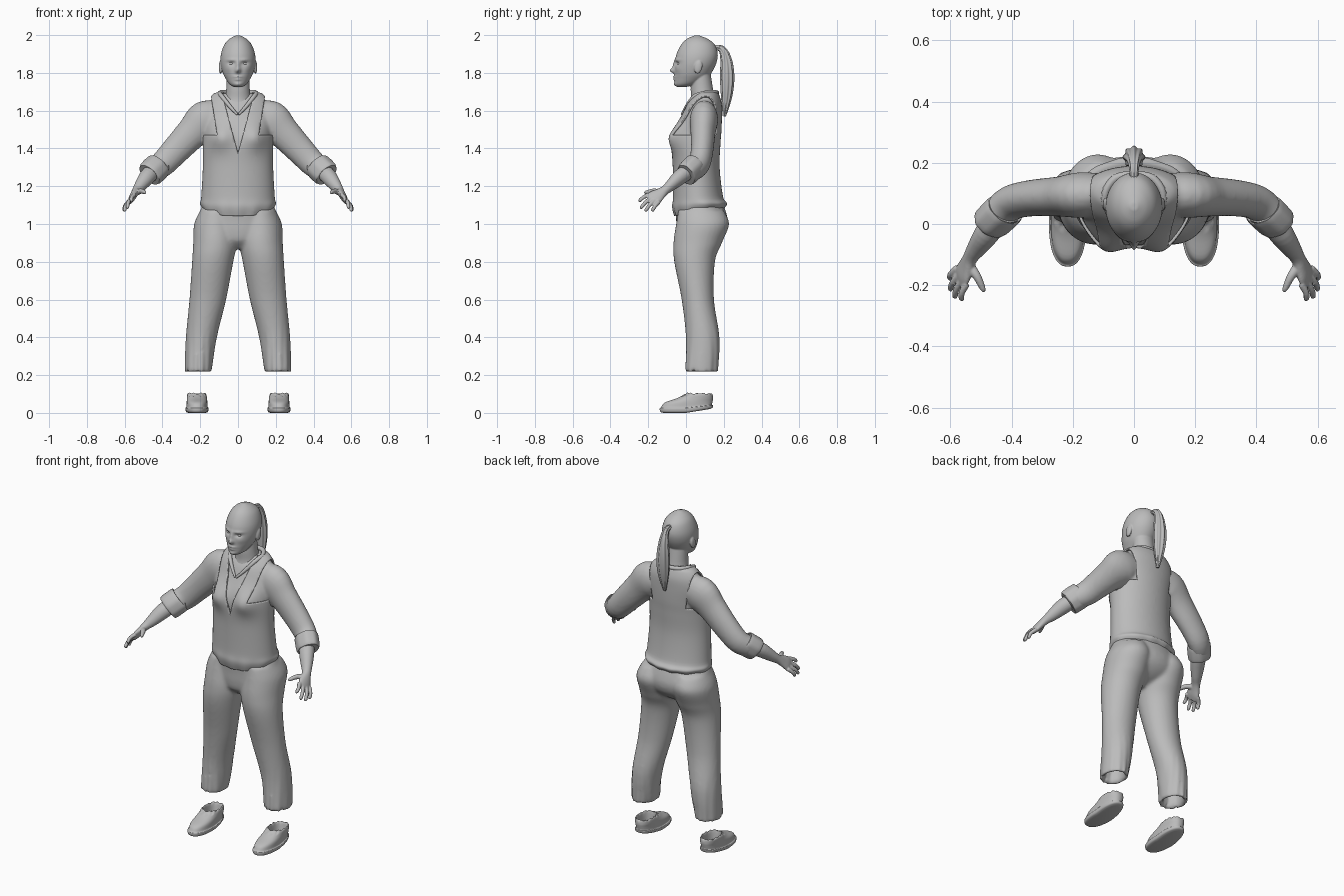
import bpy, bmesh, math
from mathutils import Vector, Matrix

cube = bpy.data.objects.get("Cube")
if cube:
    bpy.data.objects.remove(cube)

grey = bpy.data.materials.new("plain_grey")
grey.use_nodes = True
grey.diffuse_color = (0.5, 0.5, 0.5, 1)
grey.node_tree.nodes["Principled BSDF"].inputs["Base Color"].default_value = (0.5, 0.5, 0.5, 1)


def spline(rows, n):
    """Catmull-Rom interpolation of every component of the rows."""
    out = []
    for i in range(len(rows) - 1):
        quad = [rows[max(i - 1, 0)], rows[i], rows[i + 1], rows[min(i + 2, len(rows) - 1)]]
        for k in range(n):
            t = k / n
            out.append([b + 0.5 * t * (c - a + t * (2*a - 5*b + 4*c - d + t * (3*(b - c) + d - a)))
                        for a, b, c, d in zip(*quad)])
    return out + [list(rows[-1])]


def skin(bm, rings, caps=True):
    loops = [[bm.verts.new(p) for p in ring] for ring in rings]
    for a, b in zip(loops, loops[1:]):
        for i in range(len(a)):
            j = (i + 1) % len(a)
            bm.faces.new((a[i], a[j], b[j], b[i]))
    if caps:
        bm.faces.new(loops[0])
        bm.faces.new(loops[-1])


def loft(bm, rows, n=5, segs=48, s=1, power=1.0, shape=None, caps=True):
    """Stack of level sections: z, centre x, half width, front y, back y."""
    rings = []
    for z, cx, rx, yf, yb in spline(rows, n):
        ring = []
        for i in range(segs):
            a = math.tau * i / segs
            c, d = [math.copysign(abs(v) ** power, v) for v in (math.cos(a), math.sin(a))]
            p = Vector((s * cx + rx * c, (yf + yb) / 2 + (yb - yf) / 2 * d, z))
            ring.append(shape(p) if shape else p)
        rings.append(ring)
    skin(bm, rings, caps)


def tube(bm, rows, n=4, segs=24, s=1, ripple=0.0):
    """Oval tube along a path: x, y, z, two radii."""
    rows = spline(rows, n)
    pts = [Vector(r[:3]) for r in rows]
    rings = []
    for i, r in enumerate(rows):
        t = (pts[min(i + 1, len(pts) - 1)] - pts[max(i - 1, 0)]).normalized()
        side = t.cross(Vector((0, 1, 0))).normalized()
        up = side.cross(t)
        ring = []
        for k in range(segs):
            a = math.tau * k / segs
            w = 1 + ripple * math.cos(8 * a)
            p = pts[i] + side * r[3] * w * math.cos(a) + up * r[4] * w * math.sin(a)
            ring.append((p.x * s, p.y, p.z))
        rings.append(ring)
    skin(bm, rings)


def ball(bm, co, size, tilt=0.0):
    m = Matrix.Translation(co) @ Matrix.Rotation(tilt, 4, 'X') @ Matrix.Diagonal((*size, 1))
    bmesh.ops.create_uvsphere(bm, u_segments=20, v_segments=12, radius=1, matrix=m)


def finish(name, bm, voxel=0, smooth=0, shell=0):
    bmesh.ops.recalc_face_normals(bm, faces=bm.faces)
    for f in bm.faces:
        f.smooth = True
    me = bpy.data.meshes.new(name)
    bm.to_mesh(me)
    bm.free()
    me.materials.append(grey)
    me.set_sharp_from_angle(angle=math.radians(45))
    ob = bpy.data.objects.new(name, me)
    bpy.context.collection.objects.link(ob)
    if voxel:
        m = ob.modifiers.new("Blend", 'REMESH')
        m.mode, m.voxel_size, m.use_smooth_shade = 'VOXEL', voxel, True
    if smooth:
        m = ob.modifiers.new("Soften", 'SMOOTH')
        m.iterations = smooth
    if shell:
        m = ob.modifiers.new("Cloth", 'SOLIDIFY')
        m.thickness, m.offset = shell, -1


def bump(p, x, z, sx, sz):
    return math.exp(-((p.x - x) / sx) ** 2 - ((p.z - z) / sz) ** 2)


# Head, with face features pushed out of the front, plus neck and ears
FACE = [(0, 1.812, .013, .013, .024), (0, 1.84, .011, .026, .012), (.036, 1.869, .026, .008, .006),
        (.034, 1.85, .017, .009, -.011), (0, 1.779, .022, .006, .009), (0, 1.765, .018, .006, .008),
        (0, 1.738, .022, .012, .007), (.05, 1.82, .02, .018, .004)]


def face(p):
    if p.y < .03:
        for x, z, sx, sz, amount in FACE:
            for q in {x, -x}:
                p.y -= amount * bump(p, q, z, sx, sz)
    return p


bm = bmesh.new()
loft(bm, [(1.725, 0, .02, -.045, 0), (1.74, 0, .045, -.058, .06), (1.77, 0, .066, -.06, .11),
          (1.80, 0, .08, -.06, .135), (1.85, 0, .092, -.058, .16), (1.90, 0, .09, -.05, .168),
          (1.95, 0, .072, -.025, .152), (1.98, 0, .045, .005, .115), (1.998, 0, .012, .045, .07)],
     n=10, segs=96, shape=face)
loft(bm, [(1.5, 0, .09, 0, .15), (1.6, 0, .085, .01, .15), (1.66, 0, .07, .025, .152),
          (1.72, 0, .062, .025, .142), (1.8, 0, .06, .03, .13)])
for s in (1, -1):
    ball(bm, (s * .092, .065, 1.83), (.01, .021, .035), -.2)
finish("head", bm, .004, 2)

bm = bmesh.new()
for s in (1, -1):
    ball(bm, (s * .034, -.033, 1.849), (.014, .012, .01))
finish("eyes", bm)

# Ponytail
bm = bmesh.new()
tube(bm, [(0, .15, 1.935, .012, .012), (0, .19, 1.925, .016, .018), (0, .212, 1.87, .024, .028),
          (0, .218, 1.78, .034, .035), (0, .215, 1.68, .03, .028), (0, .203, 1.57, .008, .008)],
     n=6, segs=64, ripple=.09)
finish("ponytail", bm)

# Torso profile shared by shirt and vest
TORSO = [(1.04, 0, .185, -.06, .2), (1.09, 0, .2, -.072, .218), (1.15, 0, .194, -.068, .195),
         (1.3, 0, .186, -.07, .178), (1.42, 0, .186, -.075, .182), (1.5, 0, .186, -.06, .188),
         (1.58, 0, .188, -.025, .19), (1.64, 0, .17, .002, .188), (1.685, 0, .135, .035, .175),
         (1.7, 0, .1, .05, .165)]


def body(p):
    # Bust in front, wavy folds at the hem
    if p.y < .05:
        p.y -= .035 * (bump(p, .095, 1.46, .06, .065) + bump(p, -.095, 1.46, .06, .065))
    if p.z < 1.13:
        k = (1.13 - p.z) / .09
        w = 1 + .02 * k * math.sin(11 * math.atan2(p.y - .07, p.x))
        p.x *= w
        p.y = .07 + (p.y - .07) * w
        p.z += .04 * k * max(0, min(1, (p.y + .07) / .15))
    return p


# Shirt: torso blended with both sleeves
bm = bmesh.new()
loft(bm, [(z - .008, cx, rx - .011, yf + .011, yb - .011) for z, cx, rx, yf, yb in TORSO[2:]], shape=body)
for s in (1, -1):
    tube(bm, [(.1, .1, 1.56, .08, .065), (.17, .095, 1.55, .105, .075), (.24, .09, 1.485, .087, .066),
              (.33, .085, 1.39, .076, .06), (.4, .07, 1.317, .069, .057), (.45, .03, 1.283, .062, .054)], s=s)
finish("shirt", bm, .01, 5)

# Vest: shell with a V neck and armholes cut out
bm = bmesh.new()
loft(bm, TORSO, n=6, segs=72, shape=body, caps=False)


def slit(co, no):
    bmesh.ops.bisect_plane(bm, geom=bm.verts[:] + bm.edges[:] + bm.faces[:], plane_co=co, plane_no=no)


slit((0, 0, 1.47), (0, 0, 1))
for s in (1, -1):
    slit((0, 0, 1.375), (s * 3.7, 0, -1))
    slit((s * .115, 0, 1.5), (s, 0, -.16))
cut = []
for f in bm.faces:
    c = f.calc_center_median()
    neck = c.y < .07 and c.z > 1.375 + 3.7 * abs(c.x)
    arm = c.z > 1.47 and abs(c.x) > .115 + .16 * (c.z - 1.5)
    if neck or arm:
        cut.append(f)
bmesh.ops.delete(bm, geom=cut, context='FACES')
finish("vest", bm, shell=.009)

# Shirt collar
bm = bmesh.new()
for s in (1, -1):
    tube(bm, [(.001, .163, 1.695, .012, .012), (.06, .15, 1.697, .013, .013), (.095, .1, 1.693, .013, .013),
              (.085, .045, 1.675, .012, .012), (.045, .005, 1.625, .01, .01), (.004, -.022, 1.58, .006, .006)],
         s=s, segs=12)
finish("collar", bm)

# Rolled cuffs
bm = bmesh.new()
for s in (1, -1):
    tube(bm, [(.42, .05, 1.31, .062, .052), (.425, .045, 1.305, .071, .06), (.465, .005, 1.266, .07, .058),
              (.468, .002, 1.263, .058, .048), (.45, .02, 1.281, .05, .042)], s=s, segs=32, ripple=.02)
finish("cuffs", bm)

# Forearms and hands
TIPS = [(.565, -.25, 1.12), (.588, -.242, 1.083), (.603, -.217, 1.068), (.605, -.18, 1.068)]
bm = bmesh.new()
for s in (1, -1):
    tube(bm, [(.44, .03, 1.29, .042, .042), (.48, -.03, 1.25, .043, .04), (.515, -.08, 1.205, .033, .03),
              (.535, -.11, 1.18, .024, .025), (.547, -.135, 1.162, .02, .032), (.56, -.165, 1.14, .017, .042),
              (.57, -.188, 1.122, .01, .034)], s=s)
    for i, tip in enumerate(TIPS):
        base = Vector((.563, -.17, 1.136)) + Vector((.04, .07, -.05)) * (i * .25 - .38)
        tip = Vector(tip)
        mid = base.lerp(tip, .55) + Vector((.006, 0, .005))
        tube(bm, [(*base, .012, .012), (*mid, .0105, .0105), (*base.lerp(tip, .92), .009, .009),
                  (*tip, .003, .003)], s=s, segs=12)
    tube(bm, [(.54, -.135, 1.165, .016, .018), (.514, -.17, 1.174, .014, .014), (.495, -.21, 1.168, .01, .01),
              (.489, -.222, 1.165, .004, .004)], s=s, segs=12)
finish("hands", bm, .004, 2)


# Trousers: hips blended with two hollow-ended legs, creased near the hem
def crease(p):
    if p.z < .5:
        p.y += .006 * (.5 - p.z) / .28 * math.sin(abs(p.x) * 190)
    return p


bm = bmesh.new()
loft(bm, [(.87, 0, .08, 0, .09), (.91, 0, .15, -.04, .165), (.96, 0, .21, -.05, .21),
          (1.02, 0, .218, -.052, .222), (1.1, 0, .188, -.058, .2)])
for s in (1, -1):
    loft(bm, [(.32, .205, .045, .035, .135), (.235, .21, .05, .02, .145), (.218, .21, .066, .004, .162),
              (.235, .21, .072, -.002, .168), (.4, .194, .082, 0, .177), (.6, .16, .097, -.023, .148),
              (.8, .134, .109, -.062, .153), (.9, .121, .116, -.066, .19), (1.0, .118, .114, -.052, .228),
              (1.07, .11, .09, -.04, .2)], s=s, n=8, segs=64, shape=crease)
finish("trousers", bm, .01, 4)


# Shoes: sole, low upper and ragged open top
def last(p):
    p.z += max(0, p.y) * .16 * max(0, 1 - p.z / .08)
    if p.z > .09:
        p.z += .005 * math.sin(p.y * 190) * math.cos(p.x * 160)
    return p


bm = bmesh.new()
for s in (1, -1):
    loft(bm, [(0, .217, .045, -.12, .12), (.006, .217, .058, -.136, .14), (.024, .217, .061, -.139, .144),
              (.03, .217, .056, -.132, .138), (.055, .217, .055, -.112, .141), (.077, .217, .053, -.05, .143),
              (.098, .218, .05, -.004, .14), (.098, .218, .042, .006, .13), (.05, .218, .036, .012, .12)],
         s=s, n=4, segs=56, power=.85, shape=last)
finish("shoes", bm)
